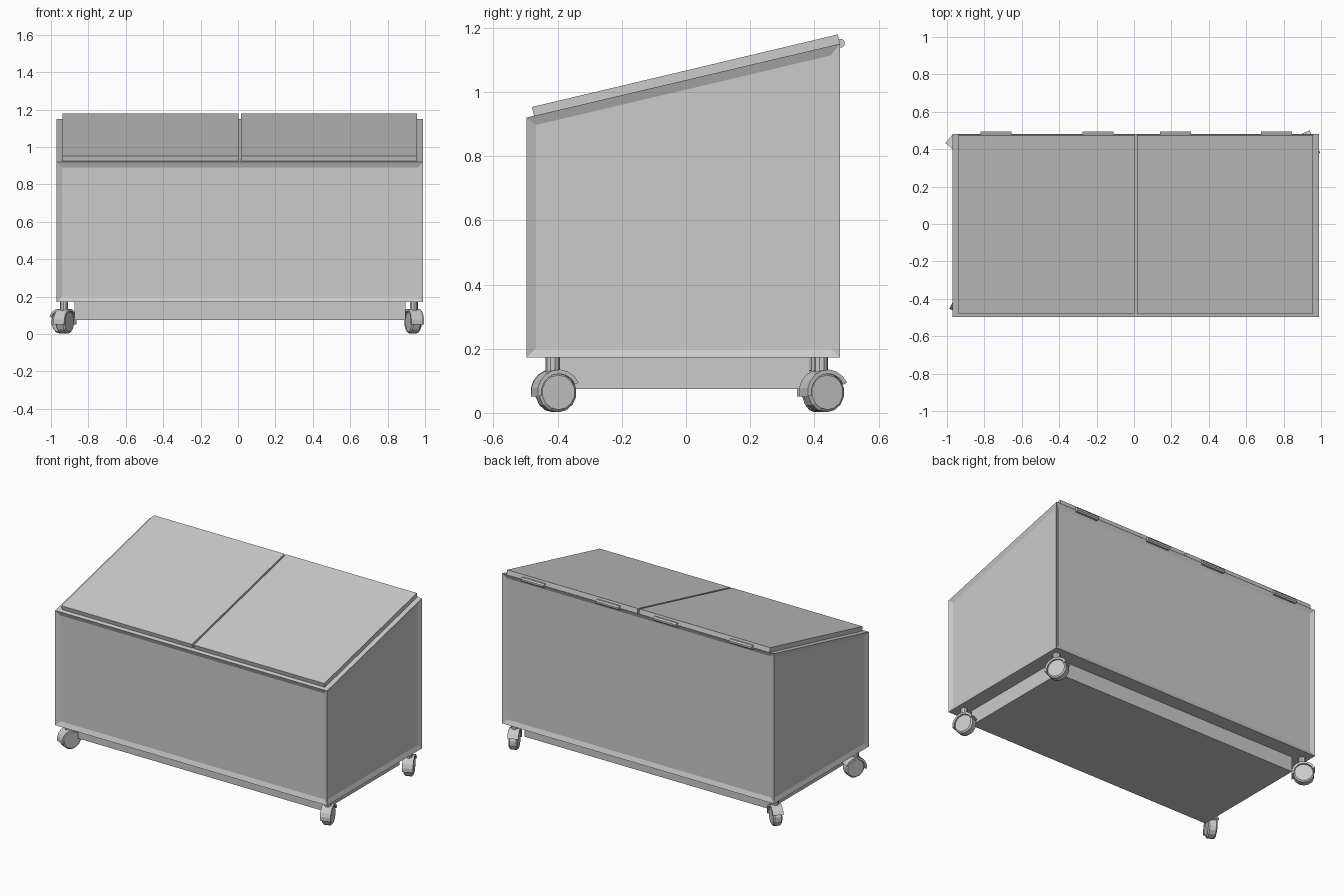
import bpy
import bmesh
from math import sin, cos, radians, tau
from mathutils import Matrix

cube = bpy.data.objects.get("Cube")
if cube:
    bpy.data.objects.remove(cube)

grey = bpy.data.materials.new("plain_grey")
grey.use_nodes = True
grey.diffuse_color = (0.6, 0.6, 0.6, 1)
grey.node_tree.nodes["Principled BSDF"].inputs["Base Color"].default_value = (0.6, 0.6, 0.6, 1)


def prism(name, profile, x0, x1, panel=None, chamfer=0, matrix=None):
    """Extrude a (y, z) profile from x0 to x1, with optional recessed panels or chamfered rims."""
    bm = bmesh.new()
    face = bm.faces.new([bm.verts.new((x0, y, z)) for y, z in profile])
    moved = bmesh.ops.extrude_face_region(bm, geom=[face], use_keep_orig=True)["geom"]
    bmesh.ops.translate(bm, vec=(x1 - x0, 0, 0),
                        verts=[g for g in moved if isinstance(g, bmesh.types.BMVert)])
    bmesh.ops.recalc_face_normals(bm, faces=bm.faces)
    bm.normal_update()
    if panel:
        sides = [f for f in bm.faces if abs(f.normal.z) < 0.1]
        bmesh.ops.inset_individual(bm, faces=sides, thickness=panel[0], depth=panel[1],
                                   use_even_offset=True)
    if chamfer:
        rims = [e for e in bm.edges if abs(e.verts[0].co.x - e.verts[1].co.x) < 1e-5]
        bmesh.ops.bevel(bm, geom=rims, offset=chamfer, segments=1, affect="EDGES")
    if matrix:
        bm.transform(matrix)
    mesh = bpy.data.meshes.new(name)
    bm.to_mesh(mesh)
    bm.free()
    mesh.materials.append(grey)
    obj = bpy.data.objects.new(name, mesh)
    bpy.context.collection.objects.link(obj)
    return obj


def rect(y0, y1, z0, z1):
    return [(y0, z0), (y1, z0), (y1, z1), (y0, z1)]


def circle(y, z, r, n):
    return [(y + r * cos(tau * (i + 0.5) / n), z + r * sin(tau * (i + 0.5) / n)) for i in range(n)]


def arc(r, start, end, steps):
    angles = [radians(start + (end - start) * i / steps) for i in range(steps + 1)]
    return [(r * cos(a), r * sin(a)) for a in angles]


# Box with a sloping top and framed, recessed panels on its four sides
prism("chest_body", [(-0.497, 0.172), (0.48, 0.172), (0.48, 1.15), (-0.497, 0.92)],
      -0.97, 0.99, panel=(0.029, -0.012))

# Plinth under the box
prism("base_plinth", rect(-0.4, 0.385, 0.075, 0.175), -0.875, 0.895)

# Pair of sloping lids
lid = [(-0.473, 0.925), (0.48, 1.149), (0.473, 1.179), (-0.48, 0.953)]
prism("right_lid", lid, -0.938, 0.004)
prism("left_lid", lid, 0.016, 0.958)

# Hinge barrels along the back edge
for i, x in enumerate((-0.82, -0.275, 0.14, 0.68)):
    prism(f"hinge_{i + 1}", circle(0.481, 1.152, 0.0145, 8), x, x + 0.165)


# Swivelling castors, each turned its own way
def castor(name, x, y, angle):
    place = Matrix.Translation((x, y, 0)) @ Matrix.Rotation(radians(angle), 4, "Z")
    prism(name + "_stem", circle(0, 0, 0.022, 10), 0.115, 0.175,
          matrix=place @ Matrix.Rotation(radians(-90), 4, "Y"))
    offset = place @ Matrix.Translation((0, 0.01, 0.064))
    prism(name + "_wheel", circle(0, 0, 0.062, 14), -0.027, 0.027, chamfer=0.008, matrix=offset)
    hood = arc(0.071, 25, 190, 8) + arc(0.058, 190, 25, 8)
    prism(name + "_hood", hood, -0.033, 0.033, matrix=offset)


castor("front_left_castor", 0.94, -0.415, 18)
castor("front_right_castor", -0.93, -0.415, -28)
castor("back_left_castor", 0.94, 0.42, 25)
castor("back_right_castor", -0.93, 0.41, 50)
